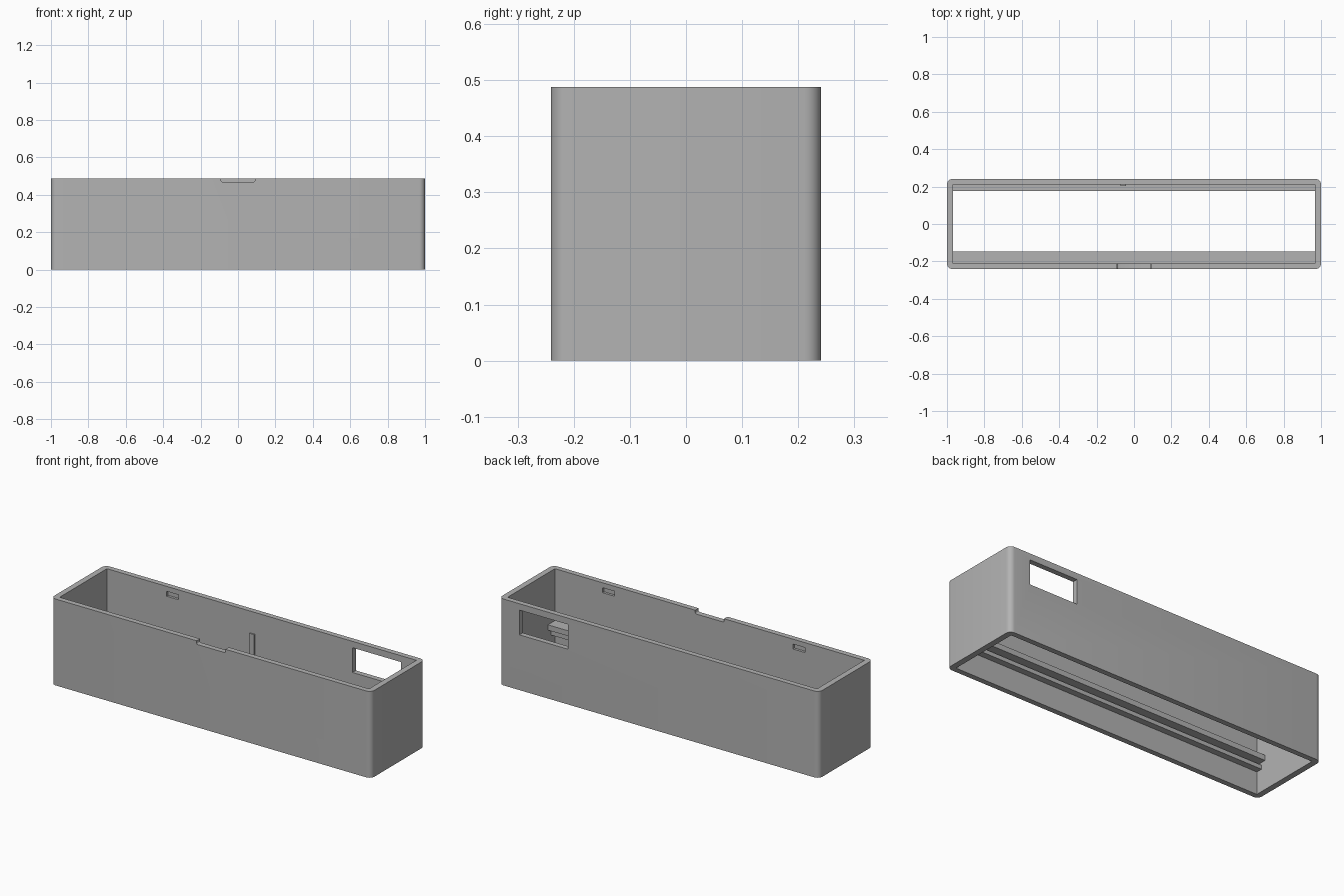
import bpy, bmesh, math

if "Cube" in bpy.data.objects:
    bpy.data.objects.remove(bpy.data.objects["Cube"])

HX, HY, HZ = 1.0, 0.241, 0.488      # outer half length, half depth, height
IX, IY = 0.967, 0.211               # inner half length and half depth

grey = bpy.data.materials.new("warm_grey")
grey.diffuse_color = (0.45, 0.45, 0.45, 1)
grey.use_nodes = True
grey.node_tree.nodes["Principled BSDF"].inputs["Base Color"].default_value = grey.diffuse_color


def box(name, x, y, z, round_axis=None, radius=0.0, segments=6, low_only=False):
    """Box from ranges, optionally rounding the edges parallel to one axis."""
    bm = bmesh.new()
    bmesh.ops.create_cube(bm, size=1)
    for v in bm.verts:
        for i, (a, b) in enumerate((x, y, z)):
            v.co[i] = a if v.co[i] < 0 else b
    if round_axis is not None:
        edges = []
        for e in bm.edges:
            d = e.verts[1].co - e.verts[0].co
            low = all(abs(v.co.z - z[0]) < 1e-6 for v in e.verts)
            if abs(d[round_axis]) > 1e-6 and (low or not low_only):
                edges.append(e)
        bmesh.ops.bevel(bm, geom=edges, offset=radius, segments=segments,
                        profile=0.5, affect='EDGES')
    bmesh.ops.recalc_face_normals(bm, faces=bm.faces)
    me = bpy.data.meshes.new(name)
    bm.to_mesh(me)
    bm.free()
    me.materials.append(grey)
    ob = bpy.data.objects.new(name, me)
    bpy.context.collection.objects.link(ob)
    return ob


def cut(target, cutter):
    """Subtract the cutter and remove it."""
    bpy.context.view_layer.objects.active = target
    mod = target.modifiers.new("cut", 'BOOLEAN')
    mod.operation = 'DIFFERENCE'
    mod.solver = 'EXACT'
    mod.object = cutter
    bpy.ops.object.modifier_apply(modifier=mod.name)
    bpy.data.objects.remove(cutter, do_unlink=True)


# Case: a rounded sleeve open at top and bottom
case = box("case", (-HX, HX), (-HY, HY), (0, HZ), round_axis=2, radius=0.03)
cut(case, box("bore", (-IX, IX), (-IY, IY), (-0.1, 0.6)))

# Display window through the back wall
cut(case, box("window_cutter", (0.568, 0.872), (0.15, 0.3), (0.312, 0.452)))

# Finger notch in the front rim
cut(case, box("notch_cutter", (-0.09, 0.09), (-0.3, -0.15), (0.468, 0.6),
              round_axis=1, radius=0.008, segments=3, low_only=True))

# Shallow lid catch slots on the inner walls
for x0, side in ((-0.595, 1), (-0.595, -1), (0.595, -1)):
    y = sorted((side * (IY - 0.03), side * (IY + 0.014)))
    cut(case, box("slot_cutter", (x0, x0 + 0.075), y, (0.432, 0.46)))

bpy.ops.object.select_all(action='DESELECT')
case.select_set(True)
bpy.context.view_layer.objects.active = case
bpy.ops.object.shade_smooth_by_angle(angle=math.radians(30))

# Board rails along the front and back walls
E = 0.002                            # embed in the walls
RX = (-IX - E, IX + E)
UPPER, LOWER = (0.165, 0.195), (0.127, 0.15)
box("front_upper_rail", RX, (-IY - E, -0.148), UPPER)
box("front_lower_rail", RX, (-IY - E, -0.175), LOWER)
box("back_upper_rail", RX, (0.177, IY + E), UPPER)
box("back_lower_rail", RX, (0.177, IY + E), LOWER)

# Small locating rib on the back wall
box("locating_rib", (-0.072, -0.042), (0.204, IY + E), (0.195, 0.365))
